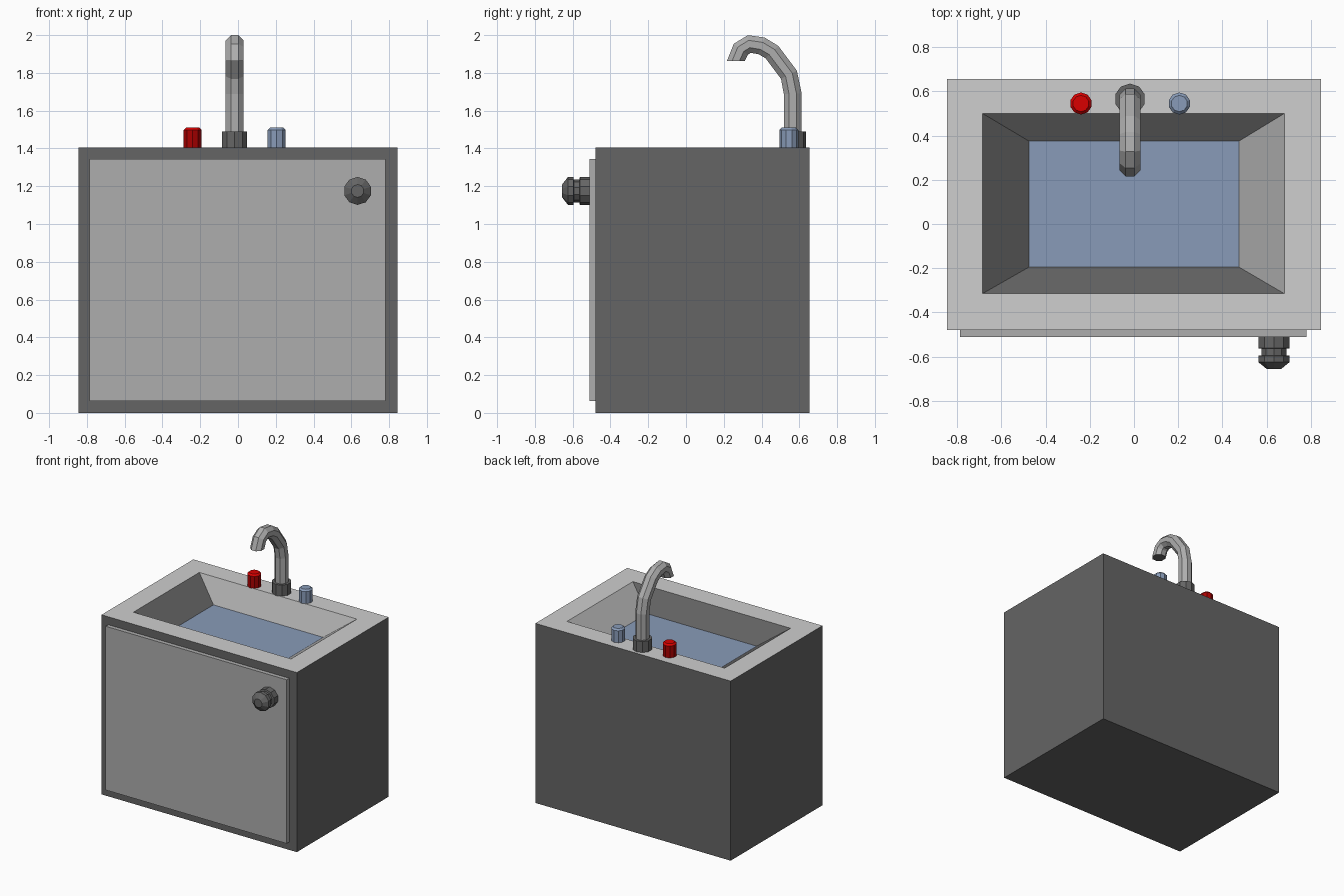
import bpy, bmesh, math
from mathutils import Vector

if "Cube" in bpy.data.objects:
    bpy.data.objects.remove(bpy.data.objects["Cube"])


def mat(name, r, g, b):
    m = bpy.data.materials.new(name)
    m.diffuse_color = (r, g, b, 1)
    m.use_nodes = True
    m.node_tree.nodes["Principled BSDF"].inputs["Base Color"].default_value = m.diffuse_color
    return m


DARK = mat("dark_grey", 0.13, 0.13, 0.13)
MID = mat("mid_grey", 0.42, 0.42, 0.42)
LIGHT = mat("light_grey", 0.62, 0.62, 0.62)
BLUE = mat("soft_blue", 0.25, 0.33, 0.48)
RED = mat("red", 0.70, 0.0, 0.0)
DEEP_RED = mat("deep_red", 0.40, 0.0, 0.0)


def loft(name, rings, mats, rule=lambda band, side: 0):
    """Join matching rings of points into a closed skin; band picks the colour."""
    bm = bmesh.new()
    loops = [[bm.verts.new(p) for p in ring] for ring in rings]
    n = len(loops[0])
    for b in range(len(loops) - 1):
        lo, hi = loops[b], loops[b + 1]
        for i in range(n):
            j = (i + 1) % n
            f = bm.faces.new((lo[i], lo[j], hi[j], hi[i]))
            f.material_index = rule(b, i)
    bm.faces.new(loops[0][::-1]).material_index = rule(-1, 0)
    bm.faces.new(loops[-1]).material_index = rule(len(loops) - 1, 0)
    bmesh.ops.recalc_face_normals(bm, faces=bm.faces)
    me = bpy.data.meshes.new(name)
    bm.to_mesh(me)
    bm.free()
    for m in mats:
        me.materials.append(m)
    ob = bpy.data.objects.new(name, me)
    bpy.context.collection.objects.link(ob)
    return ob


def rect(x0, x1, y0, y1, z):
    # sides in order: front, right, back, left
    return [(x0, y0, z), (x1, y0, z), (x1, y1, z), (x0, y1, z)]


def ring(c, u, v, r, n):
    c, u, v = Vector(c), Vector(u), Vector(v)
    return [c + u * r * math.cos(a) + v * r * math.sin(a)
            for a in (2 * math.pi * (i + 0.5) / n for i in range(n))]


def turned(name, x, y, z, axis, profile, n, mats, rule=lambda b, s: 0):
    """Turned part: profile holds (distance along axis, radius)."""
    axis = Vector(axis)
    u = Vector((1, 0, 0))
    v = axis.cross(u)
    return loft(name, [ring(Vector((x, y, z)) + axis * d, u, v, r, n)
                       for d, r in profile], mats, rule)


# Cabinet with counter rim and sunken sloping basin
def cabinet_colour(band, side):
    if band == 1:
        return 1                               # counter top
    if band == 2:
        return 2 if side in (1, 2) else 0      # basin walls
    return 3 if band == 3 else 0               # water / body


loft("cabinet", [rect(-0.845, 0.845, -0.48, 0.655, 0),
                 rect(-0.845, 0.845, -0.48, 0.655, 1.405),
                 rect(-0.685, 0.68, -0.315, 0.50, 1.405),
                 rect(-0.475, 0.475, -0.195, 0.375, 1.255)],
     [DARK, LIGHT, MID, BLUE], cabinet_colour)

# Door panel and its knob
loft("door", [rect(-0.787, 0.78, -0.512, -0.475, 0.062),
              rect(-0.787, 0.78, -0.512, -0.475, 1.343)], [MID])
turned("door_knob", 0.633, -0.51, 1.175, (0, -1, 0),
       [(0, 0.074), (0.052, 0.074), (0.054, 0.06), (0.084, 0.06),
        (0.086, 0.074), (0.115, 0.074), (0.146, 0.034)], 10, [DARK])

# Hot and cold tap handles
tap = [(0, 0.05), (0.095, 0.05), (0.108, 0.037)]
turned("hot_tap", -0.24, 0.545, 1.403, (0, 0, 1), tap, 10,
       [DEEP_RED, RED], lambda b, s: int(b >= 1))
turned("cold_tap", 0.205, 0.545, 1.403, (0, 0, 1), tap, 10, [BLUE])

# Faucet base and curved spout
turned("faucet_base", -0.018, 0.565, 1.403, (0, 0, 1),
       [(0, 0.07), (0.088, 0.07)], 10, [DARK])

path = [(0.565, 1.45), (0.565, 1.69), (0.545, 1.79), (0.455, 1.91),
        (0.40, 1.943), (0.335, 1.953), (0.29, 1.925), (0.263, 1.862)]
pts = [Vector((-0.018, y, z)) for y, z in path]
rings = []
for i, p in enumerate(pts):
    t = (pts[min(i + 1, len(pts) - 1)] - pts[max(i - 1, 0)]).normalized()
    if i == len(pts) - 1:
        t = Vector((0, 0, -1))                 # outlet is cut level
    side = Vector((1, 0, 0))
    rings.append(ring(p, side, t.cross(side), 0.051, 8))
loft("spout", rings, [MID, DARK], lambda b, s: int(b == len(pts) - 1))
